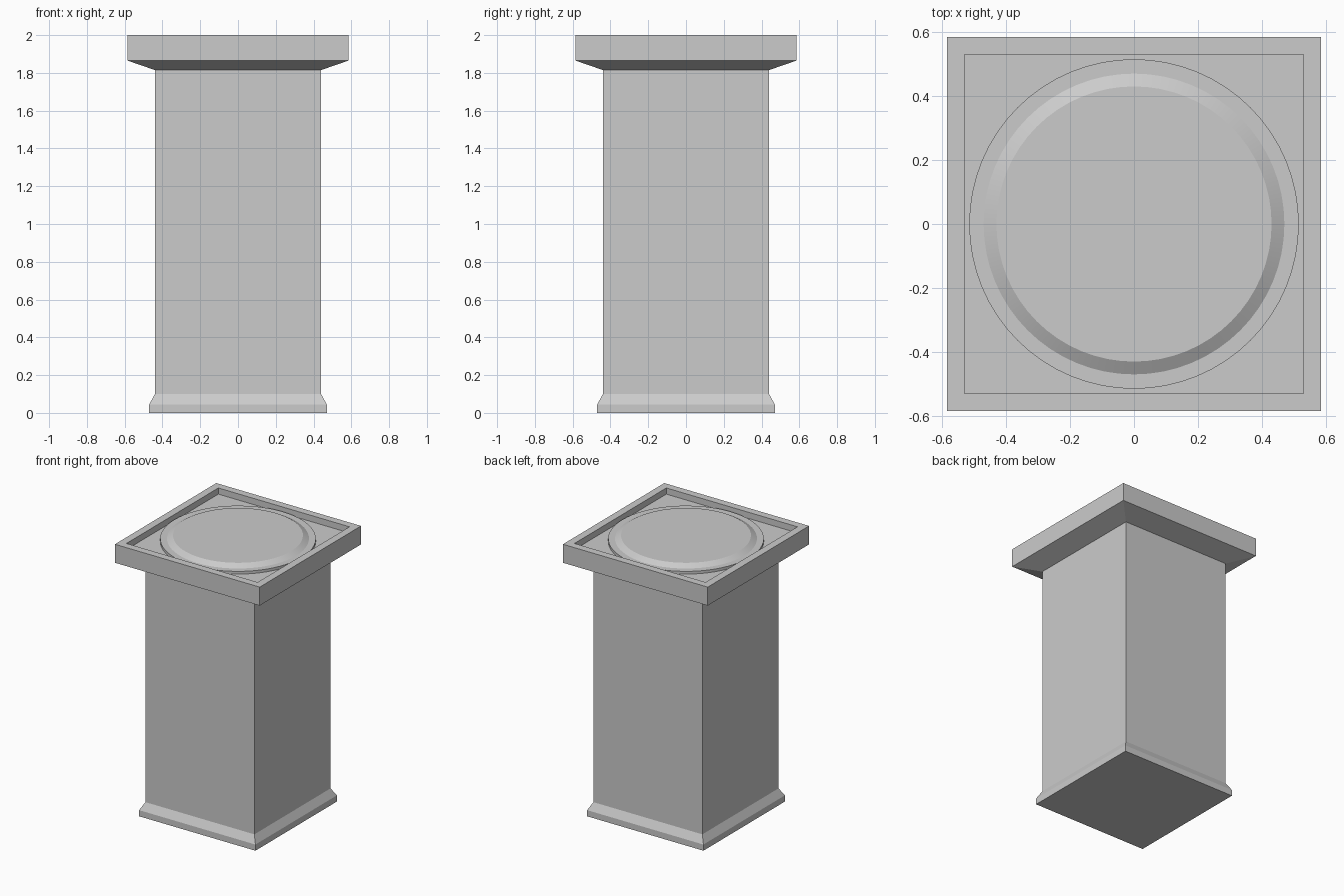
import bpy, bmesh, math

if "Cube" in bpy.data.objects:
    bpy.data.objects.remove(bpy.data.objects["Cube"])


def lathe(name, profile, sides, start=0.0, scale=1.0):
    """Stack rings of (radius, z) and cap both ends."""
    bm = bmesh.new()
    rings = []
    for r, z in profile:
        ring = []
        for i in range(sides):
            a = start + 2 * math.pi * i / sides
            ring.append(bm.verts.new((r * scale * math.cos(a), r * scale * math.sin(a), z)))
        rings.append(ring)
    for low, high in zip(rings, rings[1:]):
        for i in range(sides):
            j = (i + 1) % sides
            bm.faces.new((low[i], low[j], high[j], high[i]))
    bm.faces.new(rings[0][::-1])
    bm.faces.new(rings[-1])
    bmesh.ops.recalc_face_normals(bm, faces=bm.faces)
    mesh = bpy.data.meshes.new(name)
    bm.to_mesh(mesh)
    bm.free()
    obj = bpy.data.objects.new(name, mesh)
    bpy.context.collection.objects.link(obj)
    return obj


# Square pedestal: flared foot, shaft, flared cap and recessed tray (half widths)
lathe("pedestal", [
    (0.47, 0.0), (0.47, 0.045), (0.44, 0.10), (0.44, 1.815),
    (0.585, 1.865), (0.585, 2.0), (0.53, 2.0), (0.53, 1.955),
], 4, math.pi / 4, math.sqrt(2))

# Round plate in the tray with a bevelled raised centre
plate = lathe("top_plate", [
    (0.515, 1.955), (0.515, 1.975), (0.47, 1.975), (0.43, 1.998),
], 64)
bpy.context.view_layer.objects.active = plate
plate.select_set(True)
bpy.ops.object.shade_smooth_by_angle(angle=math.radians(20))
